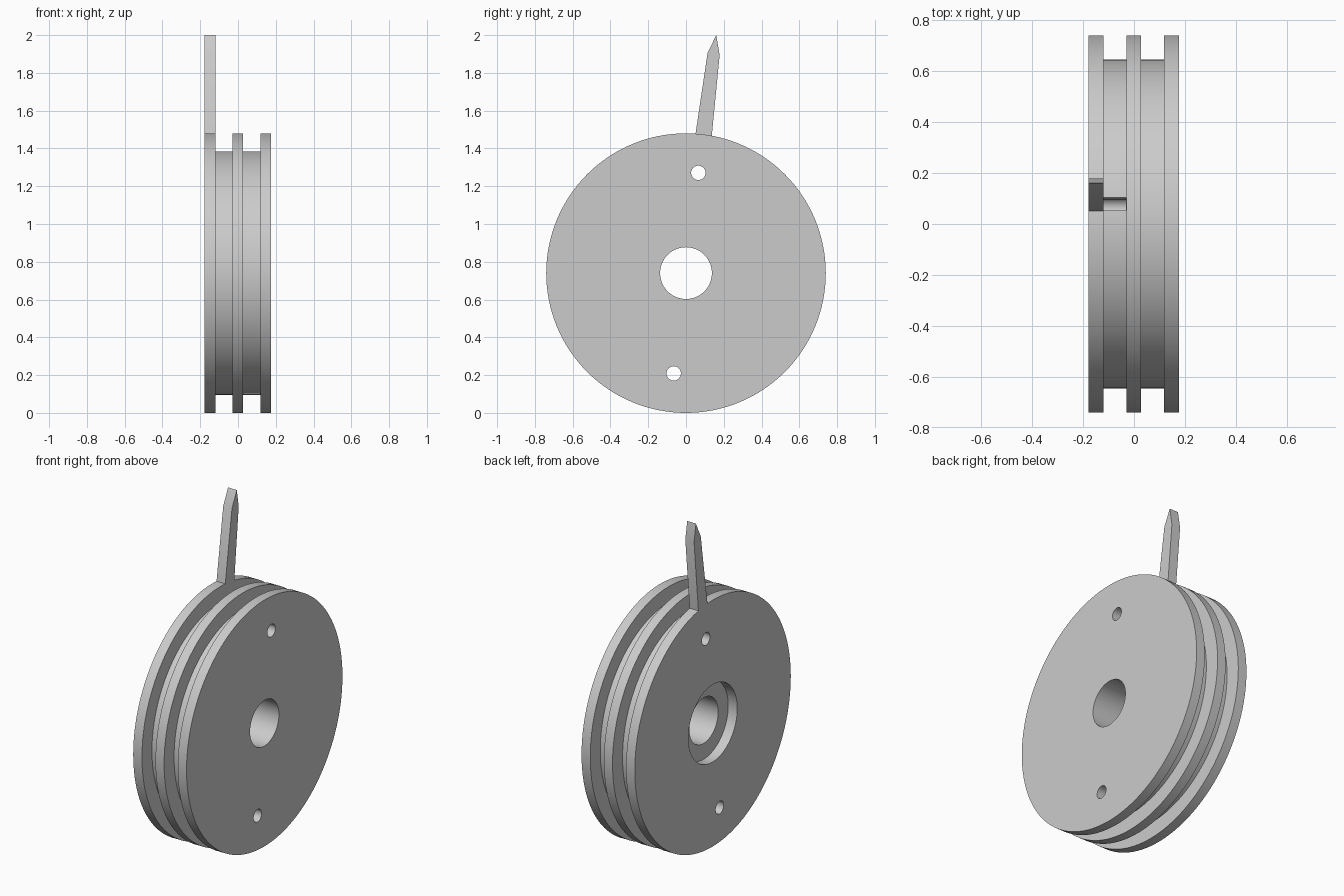
import bpy, bmesh, math
from mathutils import Matrix, Vector

cube = bpy.data.objects.get("Cube")
if cube:
    bpy.data.objects.remove(cube, do_unlink=True)

AXIS = Vector((0, 0, 0.74))     # centre of the wheel
TILT = math.radians(7)          # lean of the pointer and of the hole line
HOLE_R = 0.535                  # distance of the small holes from the centre

grey = bpy.data.materials.new("plain grey")
grey.use_nodes = True
grey.diffuse_color = (0.6, 0.6, 0.6, 1)
grey.node_tree.nodes["Principled BSDF"].inputs["Base Color"].default_value = (0.6, 0.6, 0.6, 1)


def make(name, bm):
    bmesh.ops.recalc_face_normals(bm, faces=bm.faces)
    mesh = bpy.data.meshes.new(name)
    bm.to_mesh(mesh)
    bm.free()
    mesh.materials.append(grey)
    obj = bpy.data.objects.new(name, mesh)
    bpy.context.collection.objects.link(obj)
    return obj


def radial(distance, turn=0):
    a = TILT + turn
    return AXIS + Vector((0, math.sin(a), math.cos(a))) * distance


def lathe(name, profile, steps=128):
    bm = bmesh.new()
    rings = []
    for i in range(steps):
        turn = 2 * math.pi * i / steps
        rings.append([bm.verts.new(AXIS + Vector((x, r * math.sin(turn), r * math.cos(turn))))
                      for x, r in profile])
    n = len(profile)
    for i in range(steps):
        a, b = rings[i], rings[(i + 1) % steps]
        for j in range(n):
            k = (j + 1) % n
            bm.faces.new((a[j], a[k], b[k], b[j]))
    return make(name, bm)


def boolean(target, other, operation):
    mod = target.modifiers.new(operation.lower(), "BOOLEAN")
    mod.operation, mod.solver, mod.object = operation, "EXACT", other
    bpy.context.view_layer.objects.active = target
    bpy.ops.object.modifier_apply(modifier=mod.name)
    bpy.data.objects.remove(other, do_unlink=True)


# Double-grooved wheel with bore and a round recess on its right side
wheel = lathe("pulley_wheel", [
    (-0.178, 0.232), (-0.178, 0.74), (-0.12, 0.74), (-0.12, 0.645),
    (-0.03, 0.645), (-0.03, 0.74), (0.027, 0.74), (0.027, 0.645),
    (0.118, 0.645), (0.118, 0.74), (0.176, 0.74), (0.176, 0.137),
    (-0.118, 0.137), (-0.118, 0.232)])

# Two opposite cord holes, each with a slot opening into one groove
for turn, groove_x in ((0, -0.075), (math.pi, 0.0725)):
    bm = bmesh.new()
    bmesh.ops.create_cone(bm, cap_ends=True, segments=40, radius1=0.038, radius2=0.038, depth=1,
                          matrix=Matrix.Translation(radial(HOLE_R, turn))
                          @ Matrix.Rotation(math.pi / 2, 4, "Y"))
    boolean(wheel, make("hole_cutter", bm), "DIFFERENCE")
    bm = bmesh.new()
    place = (Matrix.Translation(radial(HOLE_R + 0.07, turn) + Vector((groove_x, 0, 0)))
             @ Matrix.Rotation(-TILT - turn, 4, "X"))
    bmesh.ops.create_cube(bm, size=1, matrix=place @ Matrix.Diagonal((0.088, 0.05, 0.14, 1)))
    boolean(wheel, make("slot_cutter", bm), "DIFFERENCE")

# Tapered pointer rising from the right flange
bm = bmesh.new()
outline = [(0.042, 1.42), (0.132, 1.42), (0.178, 1.895), (0.16, 2.0), (0.114, 1.905)]
face = bm.faces.new([bm.verts.new((-0.178, y, z)) for y, z in outline])
grown = bmesh.ops.extrude_face_region(bm, geom=[face])["geom"]
bmesh.ops.translate(bm, vec=(0.058, 0, 0),
                    verts=[v for v in grown if isinstance(v, bmesh.types.BMVert)])
boolean(wheel, make("pointer", bm), "UNION")

# Smooth round walls, crisp edges
bpy.ops.object.select_all(action="DESELECT")
wheel.select_set(True)
bpy.context.view_layer.objects.active = wheel
bpy.ops.object.shade_smooth_by_angle(angle=math.radians(30))
wheel.name = "pulley_wheel_with_pointer"
